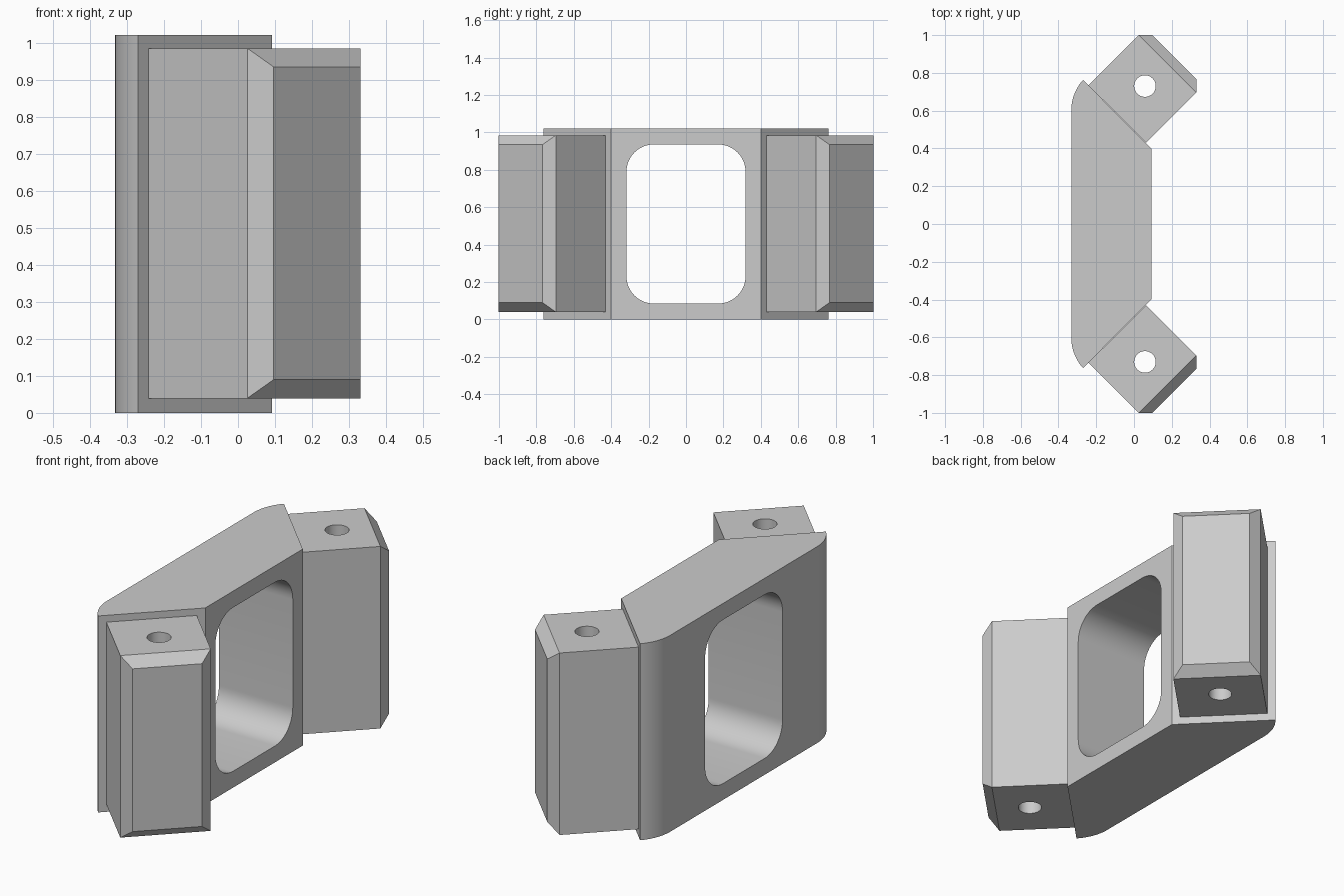
import bpy, bmesh
from math import radians, cos, sin, acos
from mathutils import Matrix

cube = bpy.data.objects.get("Cube")
if cube:
    bpy.data.objects.remove(cube, do_unlink=True)

grey = bpy.data.materials.new("light grey")
grey.use_nodes = True
grey.diffuse_color = (0.6, 0.6, 0.6, 1)
grey.node_tree.nodes["Principled BSDF"].inputs["Base Color"].default_value = (0.6, 0.6, 0.6, 1)

HEIGHT = 1.02


def make_object(name, bm):
    bmesh.ops.recalc_face_normals(bm, faces=bm.faces)
    mesh = bpy.data.meshes.new(name)
    bm.to_mesh(mesh)
    bm.free()
    mesh.materials.append(grey)
    obj = bpy.data.objects.new(name, mesh)
    bpy.context.collection.objects.link(obj)
    return obj


def extrude_profile(name, points, vector):
    bm = bmesh.new()
    face = bm.faces.new([bm.verts.new(p) for p in points])
    result = bmesh.ops.extrude_face_region(bm, geom=[face], use_keep_orig=True)
    verts = [g for g in result["geom"] if isinstance(g, bmesh.types.BMVert)]
    bmesh.ops.translate(bm, verts=verts, vec=vector)
    return make_object(name, bm)


def cut(obj, cutter):
    cutter.hide_render = True
    mod = obj.modifiers.new("cut", 'BOOLEAN')
    mod.operation = 'DIFFERENCE'
    mod.solver = 'EXACT'
    mod.object = cutter
    bpy.ops.object.select_all(action='DESELECT')
    bpy.context.view_layer.objects.active = obj
    obj.select_set(True)
    bpy.ops.object.modifier_apply(modifier=mod.name)
    bpy.data.objects.remove(cutter, do_unlink=True)
    bpy.ops.object.shade_smooth_by_angle(angle=radians(30))


# Bridge: plan profile with angled ends and rounded back corners
back, front, radius = -0.332, 0.092, 0.24
sweep = acos(1 - 0.062 / radius)
half = [(front, 0.4)]
for i in range(13):
    a = sweep * (1 - i / 12)
    half.append((back + radius * (1 - cos(a)), 0.7625 - radius * (sin(sweep) - sin(a))))
plan = half + [(x, -y) for x, y in reversed(half)]
bridge = extrude_profile("bridge", [(x, y, 0) for x, y in plan], (0, 0, HEIGHT))

# Rounded window through the bridge
corner = 0.145
window = []
for k, (sy, sz) in enumerate([(1, 1), (-1, 1), (-1, -1), (1, -1)]):
    for i in range(13):
        a = radians(90 * (k + i / 12))
        window.append((-1, sy * (0.318 - corner) + corner * cos(a),
                       HEIGHT / 2 + sz * (0.425 - corner) + corner * sin(a)))
cut(bridge, extrude_profile("window_cutter", window, (2, 0, 0)))

# Angled end blocks: chamfered outer face and a vertical bolt hole
for name, side in (("front_block", -1), ("back_block", 1)):
    bm = bmesh.new()
    bmesh.ops.create_cube(bm, size=1, matrix=Matrix.Diagonal((0.4275, 0.432, 0.945, 1)))
    rim = [e for e in bm.edges if all(v.co.x > 0 for v in e.verts)]
    bmesh.ops.bevel(bm, geom=rim, offset=0.05, segments=1, affect='EDGES')
    place = Matrix.Translation((0.062, side * 0.733, 0.512))
    bm.transform(place @ Matrix.Rotation(side * radians(45), 4, 'Z'))
    block = make_object(name, bm)

    bm = bmesh.new()
    bmesh.ops.create_cone(bm, cap_ends=True, segments=48, radius1=0.057, radius2=0.057, depth=2,
                          matrix=Matrix.Translation((0.058, side * 0.73, 0.5)))
    cut(block, make_object("hole_cutter", bm))
